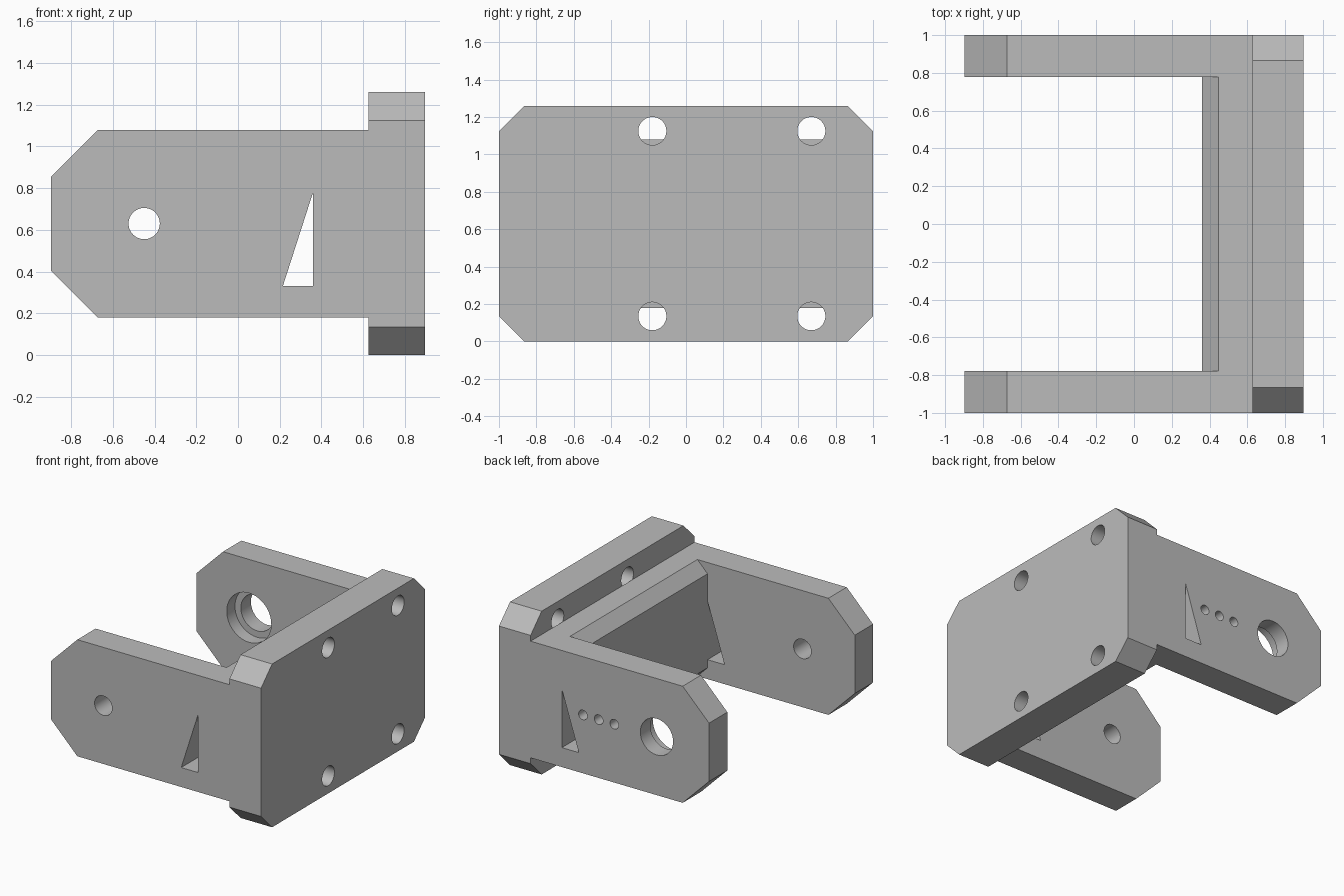
import bpy
import bmesh
import math
from mathutils import Matrix, Vector

old = bpy.data.objects.get("Cube")
if old:
    bpy.data.objects.remove(old, do_unlink=True)

grey = bpy.data.materials.new("plain grey")
grey.use_nodes = True
COLOUR = (0.5, 0.5, 0.5, 1)
grey.diffuse_color = COLOUR
grey.node_tree.nodes["Principled BSDF"].inputs["Base Color"].default_value = COLOUR

END, INNER, OUTER = 0.897, 0.777, 1.0   # half length, inner and outer arm faces
PLATE_X = 0.627                         # inner face of the plate
MID_Z, ARM_H, PLATE_H = 0.63, 0.45, 0.63


def add_object(name, bm):
    bmesh.ops.recalc_face_normals(bm, faces=bm.faces)
    mesh = bpy.data.meshes.new(name)
    bm.to_mesh(mesh)
    bm.free()
    obj = bpy.data.objects.new(name, mesh)
    bpy.context.collection.objects.link(obj)
    mesh.materials.append(grey)
    return obj


def prism(name, profile, axis, start, stop):
    """Extrude a profile of (y, z) points along X, or (x, z) points along Y."""
    bm = bmesh.new()
    place = (lambda a, b: (start, a, b)) if axis == "X" else (lambda a, b: (a, start, b))
    face = bm.faces.new([bm.verts.new(place(a, b)) for a, b in profile])
    ext = bmesh.ops.extrude_face_region(bm, geom=[face])
    step = Vector((1, 0, 0) if axis == "X" else (0, 1, 0)) * (stop - start)
    bmesh.ops.translate(bm, vec=step, verts=[v for v in ext["geom"] if isinstance(v, bmesh.types.BMVert)])
    return add_object(name, bm)


def rod(name, axis, a, z, radius, start, stop):
    """Round cutter along X (a is y) or along Y (a is x)."""
    bm = bmesh.new()
    mid = (start + stop) / 2
    if axis == "X":
        m = Matrix.Translation((mid, a, z)) @ Matrix.Rotation(math.pi / 2, 4, "Y")
    else:
        m = Matrix.Translation((a, mid, z)) @ Matrix.Rotation(math.pi / 2, 4, "X")
    bmesh.ops.create_cone(bm, cap_ends=True, segments=64, radius1=radius,
                          radius2=radius, depth=stop - start, matrix=m)
    return add_object(name, bm)


def combine(target, tool, operation="DIFFERENCE"):
    mod = target.modifiers.new(operation.title(), "BOOLEAN")
    mod.operation, mod.object, mod.solver = operation, tool, "EXACT"
    bpy.context.view_layer.objects.active = target
    bpy.ops.object.modifier_apply(modifier=mod.name)
    bpy.data.objects.remove(tool, do_unlink=True)


# Mounting plate with clipped corners and four bolt holes
c = 0.135
half = [(OUTER, c), (OUTER, 2 * PLATE_H - c), (OUTER - c, 2 * PLATE_H)]
plate = prism("bracket", [(OUTER - c, 0)] + half
              + [(-y, z) for y, z in reversed(half)] + [(c - OUTER, 0)],
              "X", PLATE_X, END)
for y in (-0.18, 0.67):
    for z in (c, 2 * PLATE_H - c):
        combine(plate, rod("bolt_hole", "X", y, z, 0.075, 0.5, 1))


# Arms and web share a profile with a chamfered inner end
def slab(name, tip, cut, start, stop):
    lo, hi = MID_Z - ARM_H, MID_Z + ARM_H
    pts = [(PLATE_X, lo), (PLATE_X, hi), (tip + cut, hi), (tip, hi - cut),
           (tip, lo + cut), (tip + cut, lo)]
    return prism(name, pts, "Y", start, stop)


front_arm = slab("front_arm", -END, 0.225, -OUTER, -INNER)
back_arm = slab("back_arm", -END, 0.225, INNER, OUTER)
web = slab("web", 0.36, 0.087, -INNER, INNER)

# Triangular windows through both arms
for arm, y in ((front_arm, -0.9), (back_arm, 0.9)):
    window = [(0.215, 0.33), (0.36, 0.33), (0.36, 0.78)]
    combine(arm, prism("window", window, "Y", y - 0.2, y + 0.2))

# Pivot holes, bearing recess and wire holes
PIVOT = -0.45
combine(front_arm, rod("pivot_hole", "Y", PIVOT, MID_Z, 0.075, -1.1, -0.6))
combine(back_arm, rod("pivot_hole", "Y", PIVOT, MID_Z, 0.14, 0.6, 1.1))
combine(back_arm, rod("bearing_recess", "Y", PIVOT, MID_Z, 0.19, 0.6, INNER + 0.1))
for i in range(3):
    combine(back_arm, rod("wire_hole", "Y", 0.18 - 0.134 * i, MID_Z, 0.037, 0.6, 1.1))

# Weld everything into one solid bracket
for part in (web, front_arm, back_arm):
    combine(plate, part, "UNION")

bpy.ops.object.select_all(action="DESELECT")
plate.select_set(True)
bpy.context.view_layer.objects.active = plate
bpy.ops.object.shade_smooth_by_angle(angle=math.radians(25))
